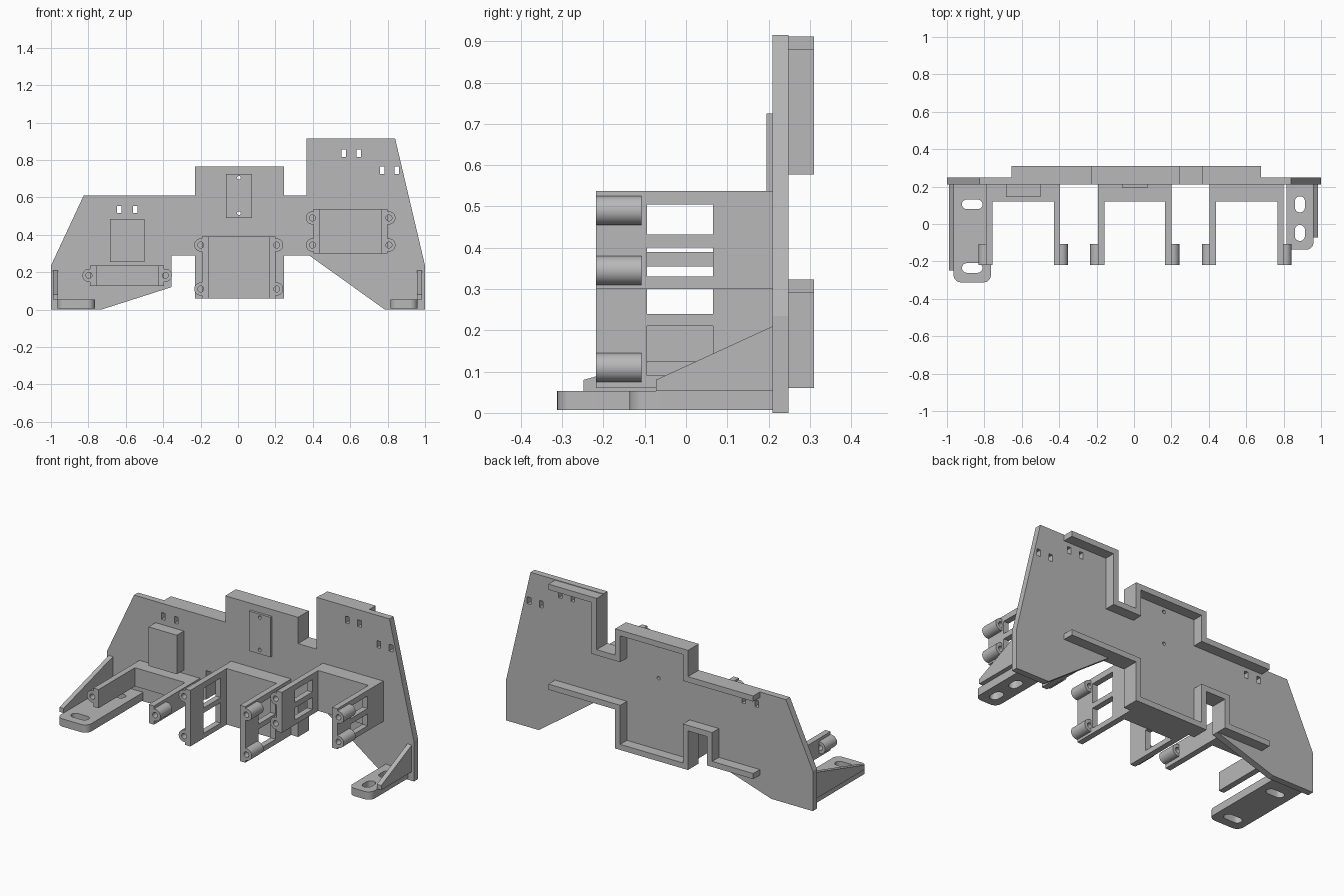
import bpy, bmesh
from math import cos, sin, pi
from mathutils import Vector

old = bpy.data.objects.get("Cube")
if old:
    bpy.data.objects.remove(old, do_unlink=True)

gray = bpy.data.materials.new("plain gray")
gray.use_nodes = True
COLOR = (0.48, 0.48, 0.48, 1)
gray.diffuse_color = COLOR
gray.node_tree.nodes["Principled BSDF"].inputs["Base Color"].default_value = COLOR

PLACE = {
    "x": lambda u, v, w: (w, u, v),
    "y": lambda u, v, w: (u, w, v),
    "z": lambda u, v, w: (u, v, w),
}


def prism(name, outline, axis, lo, hi, holes=()):
    """Extrude a flat outline with holes along one axis."""
    place = PLACE[axis]
    bm = bmesh.new()
    edges = []
    for loop in (outline, *holes):
        vs = [bm.verts.new(place(u, v, lo)) for u, v in loop]
        edges += [bm.edges.new((a, b)) for a, b in zip(vs, vs[1:] + vs[:1])]
    bmesh.ops.triangle_fill(bm, edges=edges, use_beauty=True)
    out = bmesh.ops.extrude_face_region(bm, geom=bm.faces[:], use_keep_orig=True)
    moved = [g for g in out["geom"] if isinstance(g, bmesh.types.BMVert)]
    bmesh.ops.translate(bm, verts=moved, vec=Vector(place(0, 0, hi - lo)))
    bmesh.ops.recalc_face_normals(bm, faces=bm.faces[:])
    mesh = bpy.data.meshes.new(name)
    bm.to_mesh(mesh)
    bm.free()
    mesh.materials.append(gray)
    ob = bpy.data.objects.new(name, mesh)
    bpy.context.collection.objects.link(ob)
    return ob


def smooth(ob):
    bpy.ops.object.select_all(action="DESELECT")
    ob.select_set(True)
    bpy.context.view_layer.objects.active = ob
    bpy.ops.object.shade_smooth_by_angle()


def rect(u0, u1, v0, v1):
    return [(u0, v0), (u1, v0), (u1, v1), (u0, v1)]


def arc(cu, cv, r, a0, a1, n):
    return [(cu + r * cos(a0 + (a1 - a0) * i / n), cv + r * sin(a0 + (a1 - a0) * i / n))
            for i in range(n + 1)]


def circle(cu, cv, r, n=20):
    return arc(cu, cv, r, 0, 2 * pi, n)[:-1]


def slot(cu, cv, length, width, along_u):
    """Rounded slot outline."""
    r, d = width / 2, (length - width) / 2
    if along_u:
        return arc(cu + d, cv, r, -pi / 2, pi / 2, 10) + arc(cu - d, cv, r, pi / 2, 3 * pi / 2, 10)
    return arc(cu, cv + d, r, 0, pi, 10) + arc(cu, cv - d, r, pi, 2 * pi, 10)


def strip(path, t):
    """Right-angled path widened by t on its left side."""
    normals = []
    for (a, b), (c, d) in zip(path, path[1:]):
        n = Vector((b - d, c - a)).normalized()
        normals.append(n)
    inner = []
    for i, p in enumerate(path):
        shift = normals[max(i - 1, 0)].copy()
        if 0 < i < len(path) - 1:
            shift += normals[i]
        inner.append(tuple(Vector(p) + shift * t))
    return path + inner[::-1]


FRONT, BACK = 0.21, 0.248

# Main panel with cable slots and screw holes
panel = [(-1, 0), (-0.73, 0), (-0.355, 0.12), (-0.355, 0.29), (-0.23, 0.29), (-0.23, 0.06),
         (0.245, 0.06), (0.245, 0.29), (0.38, 0.29), (0.785, 0), (1, 0), (1, 0.235),
         (0.84, 0.915), (0.365, 0.915), (0.365, 0.61), (0.245, 0.61), (0.245, 0.765),
         (-0.23, 0.765), (-0.23, 0.61), (-0.825, 0.61), (-1, 0.235)]
ties = [(-0.635, 0.535), (-0.55, 0.535), (0.565, 0.835), (0.645, 0.835), (0.77, 0.745), (0.85, 0.745)]
screws = [circle(0.005, z, 0.01, 12) for z in (0.515, 0.705)]
tie_holes = [rect(x - 0.012, x + 0.012, z - 0.02, z + 0.02) for x, z in ties]
prism("main_panel", panel, "y", FRONT, BACK, tie_holes + screws)

# Stiffening rims on the back
upper = [(0.68, 0.912), (0.365, 0.912), (0.365, 0.61), (0.245, 0.61), (0.245, 0.765),
         (-0.23, 0.765), (-0.23, 0.61), (-0.655, 0.61)]
lower = [(-0.655, 0.12), (-0.355, 0.12), (-0.355, 0.29), (-0.23, 0.29), (-0.23, 0.06),
         (0.245, 0.06), (0.245, 0.29), (0.68, 0.29)]
prism("upper_rim", strip(upper, 0.033), "y", BACK, 0.31)
prism("lower_rim", strip(lower, 0.033), "y", BACK, 0.31)

# Pads on the front
prism("left_pad", rect(-0.685, -0.5, 0.255, 0.485), "y", 0.145, FRONT)
prism("center_pad", rect(-0.065, 0.075, 0.49, 0.725), "y", 0.195, FRONT, screws)


def holder(name, x0, x1, z0, z1, boss_heights, windows):
    """Solid base, two windowed arms and screw bosses at the arm tips."""
    tip, boss_end, r, wall, off = -0.218, -0.108, 0.035, 0.034, 0.007
    prism(name + "_base", rect(x0, x1, z0, z1), "y", 0.12, FRONT)
    outline = [(0.12, z1), (0.12, z0), (tip, z0)]
    for z in boss_heights:
        outline += [(tip, z - r), (boss_end, z - r), (boss_end, z + r), (tip, z + r)]
    outline.append((tip, z1))
    holes = [rect(-0.095, 0.065, a, b) for a, b in windows]
    for side, outer, s in (("right", x0, -1), ("left", x1, 1)):
        inner = outer - s * wall
        prism(f"{name}_{side}_arm", outline, "x", min(inner, outer), max(inner, outer), holes)
        for i, z in enumerate(boss_heights):
            c = outer + s * off
            bulge = [(c + s * (u - c), v) for u, v in arc(c, z, r, -pi / 2, pi / 2, 16)]
            boss = prism(f"{name}_{side}_boss_{i + 1}", bulge + [(inner, z + r), (inner, z - r)],
                         "y", tip, boss_end, [circle(c, z, 0.016)])
            smooth(boss)


holder("right_holder", -0.79, -0.395, 0.125, 0.235, [0.183], [])
holder("center_holder", -0.192, 0.2, 0.06, 0.39, [0.11, 0.345], [(0.09, 0.21), (0.24, 0.355)])
holder("left_holder", 0.405, 0.8, 0.3, 0.538, [0.345, 0.49], [(0.33, 0.4), (0.432, 0.505)])


# Mounting feet with rounded front corners, and their gussets
def foot(name, x0, x1, y0, slots):
    r = 0.04
    outline = [(x1, FRONT), (x0, FRONT)] + arc(x0 + r, y0 + r, r, pi, 1.5 * pi, 8) \
        + arc(x1 - r, y0 + r, r, 1.5 * pi, 2 * pi, 8)
    smooth(prism(name, outline, "z", 0.007, 0.053, slots))


def gusset(name, x0, x1, y0):
    prism(name, [(FRONT, 0.053), (FRONT, 0.21), (y0, 0.08), (y0, 0.053)], "x", x0, x1)


foot("right_foot", -0.965, -0.765, -0.312,
     [slot(-0.865, y, 0.11, 0.052, True) for y in (0.105, -0.235)])
foot("left_foot", 0.815, 0.96, -0.137,
     [slot(0.887, y, 0.086, 0.054, False) for y in (0.105, -0.048)])
gusset("right_gusset", -0.99, -0.963, -0.248)
gusset("left_gusset", 0.957, 0.985, -0.073)
